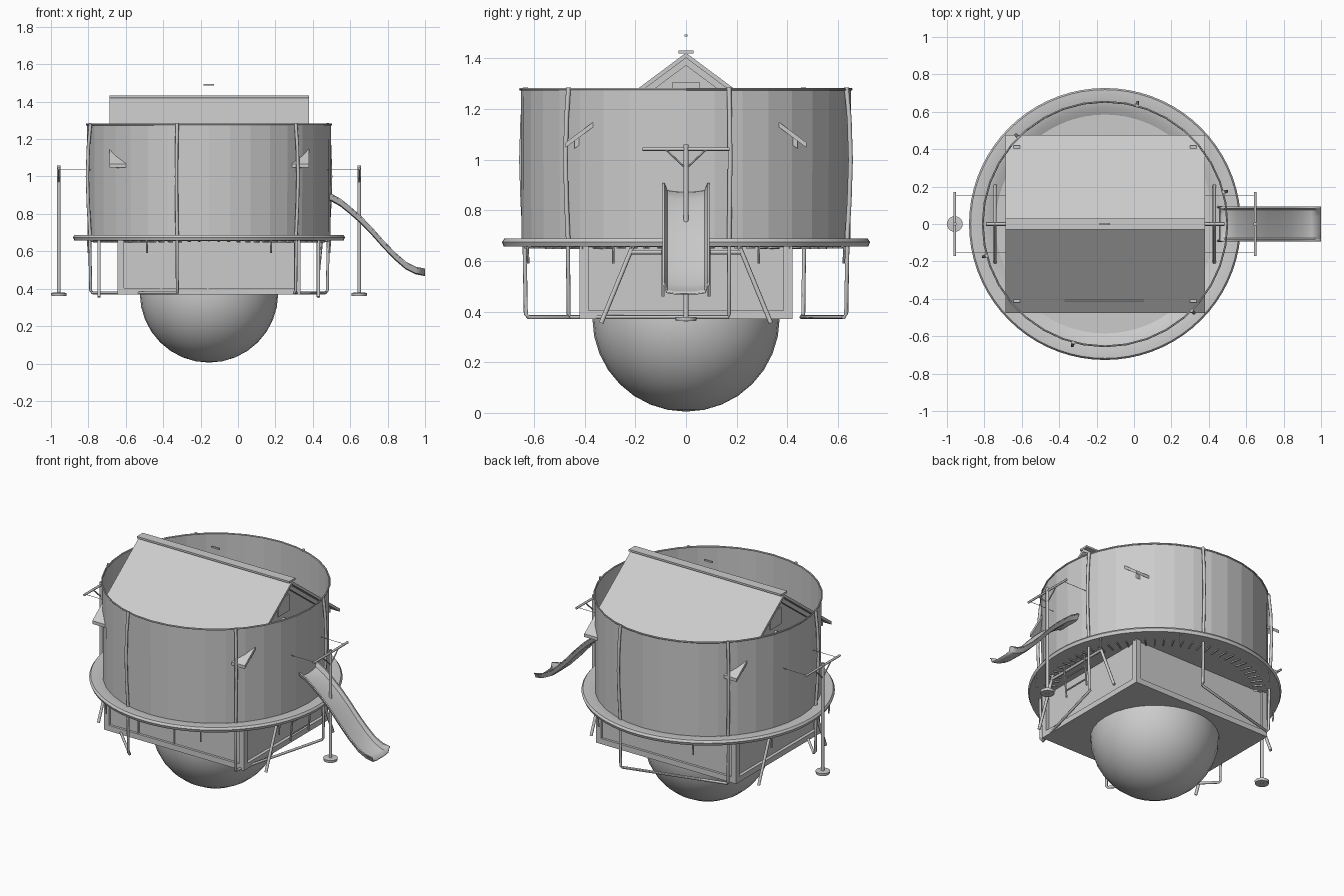
import bpy, bmesh, math
from mathutils import Vector

cube = bpy.data.objects.get("Cube")
if cube:
    bpy.data.objects.remove(cube, do_unlink=True)

CX = -0.155  # centre of the round parts

grey = bpy.data.materials.new("plain grey")
grey.use_nodes = True
grey.diffuse_color = (0.6, 0.6, 0.6, 1)
grey.node_tree.nodes["Principled BSDF"].inputs["Base Color"].default_value = (0.6, 0.6, 0.6, 1)


def finish(name, bm, smooth=None, recalc=True):
    if recalc:
        bmesh.ops.recalc_face_normals(bm, faces=bm.faces)
    mesh = bpy.data.meshes.new(name)
    bm.to_mesh(mesh)
    bm.free()
    mesh.materials.append(grey)
    ob = bpy.data.objects.new(name, mesh)
    bpy.context.collection.objects.link(ob)
    if smooth:
        bpy.ops.object.select_all(action='DESELECT')
        ob.select_set(True)
        bpy.context.view_layer.objects.active = ob
        bpy.ops.object.shade_smooth_by_angle(angle=math.radians(smooth))
    return ob


def box(name, lo, hi):
    bm = bmesh.new()
    bmesh.ops.create_cube(bm, size=1)
    for v in bm.verts:
        v.co = Vector([a + (b - a) * (c + 0.5) for a, b, c in zip(lo, hi, v.co)])
    return finish(name, bm)


def prism(name, outline, x0, x1):
    """Extrude a (y, z) outline along x."""
    bm = bmesh.new()
    face = bm.faces.new([bm.verts.new((x0, y, z)) for y, z in outline])
    new = bmesh.ops.extrude_face_region(bm, geom=[face])["geom"]
    bmesh.ops.translate(bm, vec=(x1 - x0, 0, 0),
                        verts=[g for g in new if isinstance(g, bmesh.types.BMVert)])
    return finish(name, bm)


def lathe(name, profile, sides, closed=True, smooth=None, centre=(CX, 0)):
    """Turn an (r, z) profile about a vertical axis."""
    bm = bmesh.new()
    loops = [[bm.verts.new((centre[0] + r * math.cos(math.tau * i / sides),
                            centre[1] + r * math.sin(math.tau * i / sides), z))
              for i in range(sides)] for r, z in profile]
    if closed:
        loops.append(loops[0])
    for a, b in zip(loops, loops[1:]):
        for i in range(sides):
            j = (i + 1) % sides
            bm.faces.new((a[i], a[j], b[j], b[i]))
    return finish(name, bm, smooth)


def tubes(name, paths, r, sides=8):
    """One object of mitred tubes along several paths."""
    bm = bmesh.new()
    for path in paths:
        pts = [Vector(p) for p in path]
        ref = None
        rings = []
        for i, p in enumerate(pts):
            a, b = pts[max(i - 1, 0)], pts[min(i + 1, len(pts) - 1)]
            t = (b - a).normalized()
            if ref is None:
                ref = t.orthogonal()
            u = (ref - t * ref.dot(t)).normalized()
            ref, w = u, t.cross(u)
            rings.append([bm.verts.new(p + r * (u * math.cos(math.tau * k / sides)
                          + w * math.sin(math.tau * k / sides))) for k in range(sides)])
        for a, b in zip(rings, rings[1:]):
            for k in range(sides):
                m = (k + 1) % sides
                bm.faces.new((a[k], a[m], b[m], b[k]))
        bm.faces.new(rings[0])
        bm.faces.new(rings[-1])
    return finish(name, bm, 50)


def polar(deg, r, z):
    a = math.radians(deg)
    return (CX + r * math.cos(a), r * math.sin(a), z)


# Round bottom
bm = bmesh.new()
bmesh.ops.create_uvsphere(bm, u_segments=32, v_segments=16, radius=0.37)
bmesh.ops.translate(bm, vec=(CX, 0, 0.375), verts=bm.verts)
finish("round_bottom", bm, 40)

# Trampoline
lathe("trampoline_pad", [(0.58, 0.655), (0.62, 0.675), (0.67, 0.688), (0.718, 0.688),
                         (0.727, 0.675), (0.72, 0.657), (0.64, 0.657)], 72, smooth=40)
lathe("trampoline_mat", [(0.01, 0.662), (0.585, 0.662), (0.585, 0.656), (0.01, 0.656)], 72)
tubes("springs", [[polar(i * 5, 0.57, 0.652), polar(i * 5, 0.64, 0.652)] for i in range(72)],
      0.005, 4)
lathe("safety_net", [(0.65, 0.68), (0.652, 1.28)], 36, closed=False)
tubes("net_top_ring", [[polar(i * 10, 0.654, 1.278) for i in range(37)]], 0.005, 6)

angles = [15 + 60 * i for i in range(6)]
tubes("net_poles", [[polar(a, r, z) for r, z in
      ((0.656, 1.285), (0.668, 1.16), (0.673, 1.0), (0.668, 0.84), (0.658, 0.68))]
      for a in angles], 0.009)
tubes("trampoline_legs", [[polar(a, 0.66, 0.67), polar(a, 0.655, 0.39), polar(a, 0.645, 0.378),
      polar(a + 60, 0.645, 0.378), polar(a + 60, 0.655, 0.39), polar(a + 60, 0.66, 0.67)]
      for a in angles[1::2]], 0.008)
tubes("frame_stubs", [[polar(a, 0.71, 0.67), polar(a, 0.705, 0.59)]
      for a in (24, 62, 118, 156, 204, 242, 298, 336)], 0.005, 6)

# House body with gable ends
X0, X1, Y = -0.625, 0.315, 0.405
SLOPE, APEX = 0.745, 1.422


def roof_z(y, drop=0.0):
    return APEX - drop - SLOPE * abs(y)


prism("house_walls", [(-Y, 0.372), (Y, 0.372), (Y, roof_z(Y, 0.03)), (0, roof_z(0, 0.03)),
                      (-Y, roof_z(Y, 0.03))], X0, X1)
box("house_base", (-0.645, -0.42, 0.37), (0.335, 0.42, 0.405))
for sx in (-0.645, 0.3):
    for sy in (-0.42, 0.385):
        box("corner_post", (sx, sy, 0.37), (sx + 0.035, sy + 0.035, roof_z(0.41, -0.004)))


# Roof sheets, rafters and ridge
def chevron(name, half, top, bottom, x0, x1):
    prism(name, [(-half, roof_z(half, top)), (0, roof_z(0, top)), (half, roof_z(half, top)),
                 (half, roof_z(half, bottom)), (0, roof_z(0, bottom)),
                 (-half, roof_z(half, bottom))], x0, x1)


chevron("roof", 0.475, 0, 0.02, -0.688, 0.38)
for x in (-0.65, 0.315):
    chevron("gable_rafter", 0.44, 0.02, 0.05, x, x + 0.025)
box("ridge_cap", (-0.688, -0.03, 1.42), (0.38, 0.03, 1.432))
for x in (X0 - 0.006, X1):
    box("gable_vent", (x, -0.055, 1.2), (x + 0.006, 0.055, 1.305))
box("front_wall_top_strip", (-0.37, -0.413, 1.08), (0.05, -0.407, roof_z(0.41, -0.003)))
for x in (-0.415, -0.165):
    box("door_trim", (x, -0.412, 0.405), (x + 0.008, -0.404, 0.68))
box("door_handle", (-0.34, -0.413, 0.54), (-0.23, -0.404, 0.546))
box("floating_bar", (-0.185, -0.005, 1.486), (-0.128, 0.005, 1.495))

# Swing frame running through the house
for x in (-0.743, 0.43):
    tubes("swing_legs", [[(x, 0, 1.17), (x, s * 0.335, 0.355)] for s in (-1, 1)], 0.009)
    tubes("swing_crossbar", [[(x, -0.22, 0.635), (x, 0.22, 0.635)]], 0.009)
tubes("swing_beam", [[(-0.79, 0, 1.165), (0.485, 0, 1.165)]], 0.01)

# Clothes line posts
for x in (-0.958, 0.648):
    tubes("line_post", [[(x, 0, 0.36), (x, 0, 1.06)]], 0.01)
    tubes("line_arm", [[(x, -0.172, 1.042), (x, 0.172, 1.042)]], 0.007)
    tubes("line_brace", [[(x, s * 0.08, 1.04), (x, 0, 0.965)] for s in (-1, 1)], 0.004, 6)
    lathe("post_foot", [(0.001, 0.362), (0.04, 0.362), (0.042, 0.378), (0.001, 0.38)], 20,
          smooth=40, centre=(x, 0))
tubes("clothes_lines", [[(-0.958, y, 1.037), (0.648, y, 1.037)] for y in (-0.15, 0.15)],
      0.0015, 4)

# Slide
path = [(0.46, 0.875), (0.5, 0.873), (0.55, 0.845), (0.6, 0.805), (0.66, 0.752), (0.72, 0.69),
        (0.78, 0.622), (0.84, 0.56), (0.9, 0.508), (0.95, 0.483), (1.0, 0.473)]
section = [(-0.092, 0.035), (-0.084, 0.033), (-0.074, 0.005), (-0.04, 0),
           (0.04, 0), (0.074, 0.005), (0.084, 0.033), (0.092, 0.035)]
bm = bmesh.new()
rows = [[bm.verts.new((x, y, z + h)) for y, h in section] for x, z in path]
for a, b in zip(rows, rows[1:]):
    for k in range(len(section) - 1):
        bm.faces.new((a[k], b[k], b[k + 1], a[k + 1]))
slide = finish("slide", bm, 35, recalc=False)
slide.modifiers.new("thickness", 'SOLIDIFY').thickness = 0.006

# Slide ladder
tubes("ladder_rails", [[(0.47, y, 0.88), (0.43, y, 0.46)] for y in (-0.09, 0.09)], 0.006, 6)
tubes("ladder_rungs", [[(0.434 + 0.008 * i, -0.09, 0.5 + 0.08 * i),
                        (0.434 + 0.008 * i, 0.09, 0.5 + 0.08 * i)] for i in range(5)], 0.005, 6)
